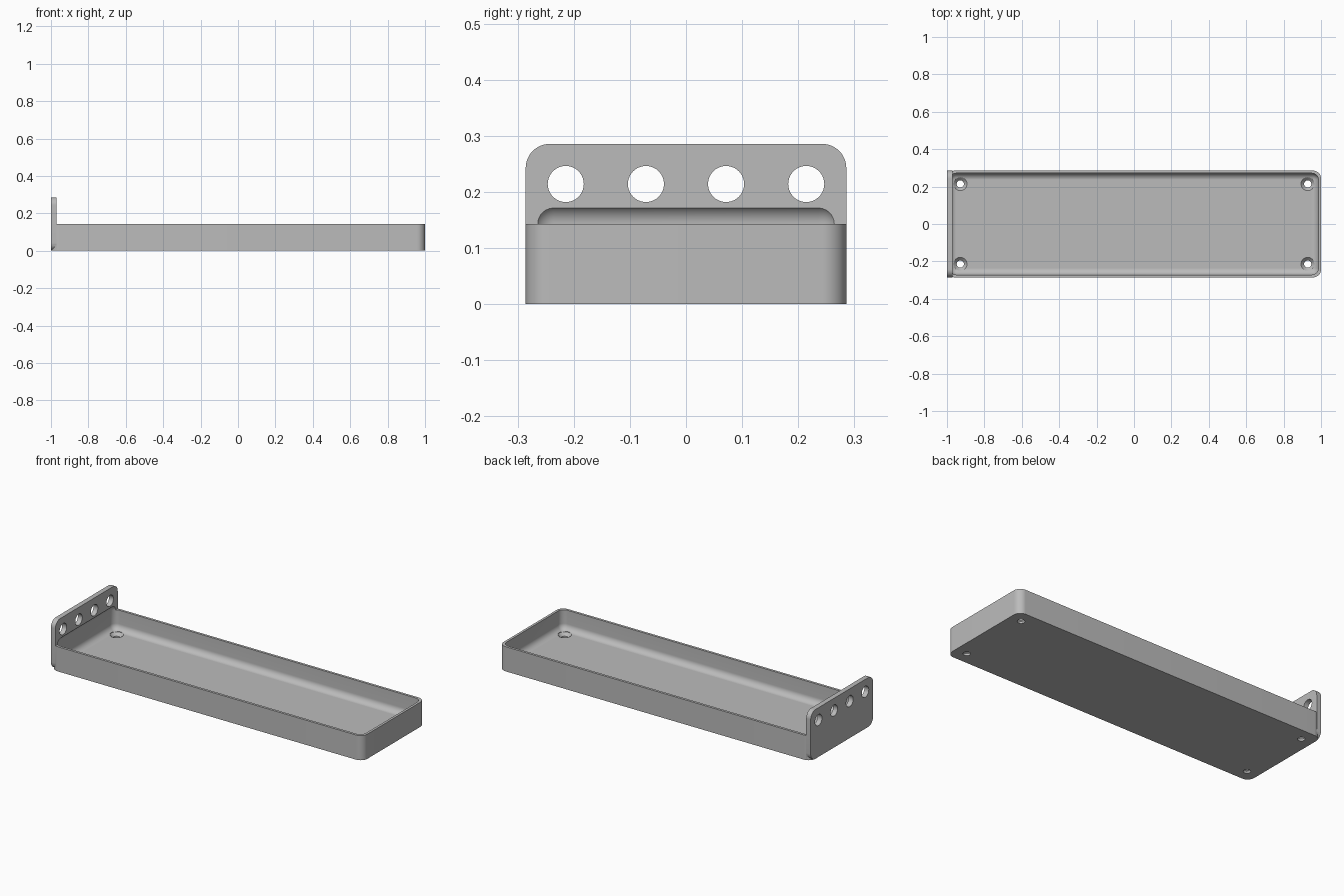
import bpy, bmesh
from math import pi, cos, sin
from mathutils import Matrix

cube = bpy.data.objects.get("Cube")
if cube:
    bpy.data.objects.remove(cube, do_unlink=True)

U = 1 / 70            # one millimetre in scene units
SEG = 12              # segments per rounded corner

grey = bpy.data.materials.new("plain_grey")
grey.use_nodes = True
colour = (0.5, 0.5, 0.5, 1)
grey.diffuse_color = colour
grey.node_tree.nodes["Principled BSDF"].inputs["Base Color"].default_value = colour


def make(name, bm):
    bmesh.ops.recalc_face_normals(bm, faces=bm.faces[:])
    mesh = bpy.data.meshes.new(name)
    bm.to_mesh(mesh)
    bm.free()
    mesh.materials.append(grey)
    obj = bpy.data.objects.new(name, mesh)
    bpy.context.collection.objects.link(obj)
    return obj


def rounded_box(name, low, high, radius, axis=None):
    """Box with all edges rounded, or only those along one axis."""
    bm = bmesh.new()
    bmesh.ops.create_cube(bm, size=1)
    for v in bm.verts:
        v.co = [(low[i] if v.co[i] < 0 else high[i]) * U for i in range(3)]
    edges = [e for e in bm.edges if axis is None
             or abs((e.verts[0].co - e.verts[1].co)[axis]) > 1e-4]
    bmesh.ops.bevel(bm, geom=edges, offset=radius * U, segments=SEG,
                    profile=0.5, affect='EDGES')
    return make(name, bm)


def turned(name, profile, matrix):
    """Solid of revolution from (radius, height) pairs."""
    bm = bmesh.new()
    n = 40
    rings = [[bm.verts.new((r * U * cos(2 * pi * k / n), r * U * sin(2 * pi * k / n), h * U))
              for k in range(n)] for r, h in profile]
    for a, b in zip(rings, rings[1:]):
        for k in range(n):
            bm.faces.new((a[k], a[(k + 1) % n], b[(k + 1) % n], b[k]))
    bm.faces.new(rings[0])
    bm.faces.new(rings[-1])
    bm.transform(matrix)
    return make(name, bm)


def combine(target, tool, operation):
    mod = target.modifiers.new(operation.lower(), 'BOOLEAN')
    mod.operation, mod.solver, mod.object = operation, 'EXACT', tool
    bpy.context.view_layer.objects.active = target
    bpy.ops.object.modifier_apply(modifier=mod.name)
    bpy.data.objects.remove(tool, do_unlink=True)


# Tray body with upright corners rounded, joined to the end plate
tray = rounded_box("mounting_tray", (-70, -20, 0), (70, 20, 10), 3, axis=2)
plate = rounded_box("end_plate", (-70, -20, 0), (-68, 20, 20), 3, axis=0)
combine(tray, plate, 'UNION')

# Hollow with soft edges, reaching a little into the plate
hollow = rounded_box("hollow_cutter", (-69, -19, 2), (69, 19, 12.5), 2.5)
combine(tray, hollow, 'DIFFERENCE')

# Round holes through the plate
for y in (-15, -5, 5, 15):
    place = Matrix.Translation((-69 * U, y * U, 15 * U)) @ Matrix.Rotation(pi / 2, 4, 'Y')
    combine(tray, turned("plate_hole_cutter", [(2.25, -3), (2.25, 3)], place), 'DIFFERENCE')

# Countersunk screw holes in the floor
for x in (-65, 65):
    for y in (-15, 15):
        place = Matrix.Translation((x * U, y * U, 0))
        profile = [(1.35, -1), (1.35, 0.8), (2.5, 2), (2.5, 2.6)]
        combine(tray, turned("screw_hole_cutter", profile, place), 'DIFFERENCE')

bpy.ops.object.select_all(action='DESELECT')
tray.select_set(True)
bpy.context.view_layer.objects.active = tray
bpy.ops.object.shade_smooth_by_angle(angle=pi / 6)
